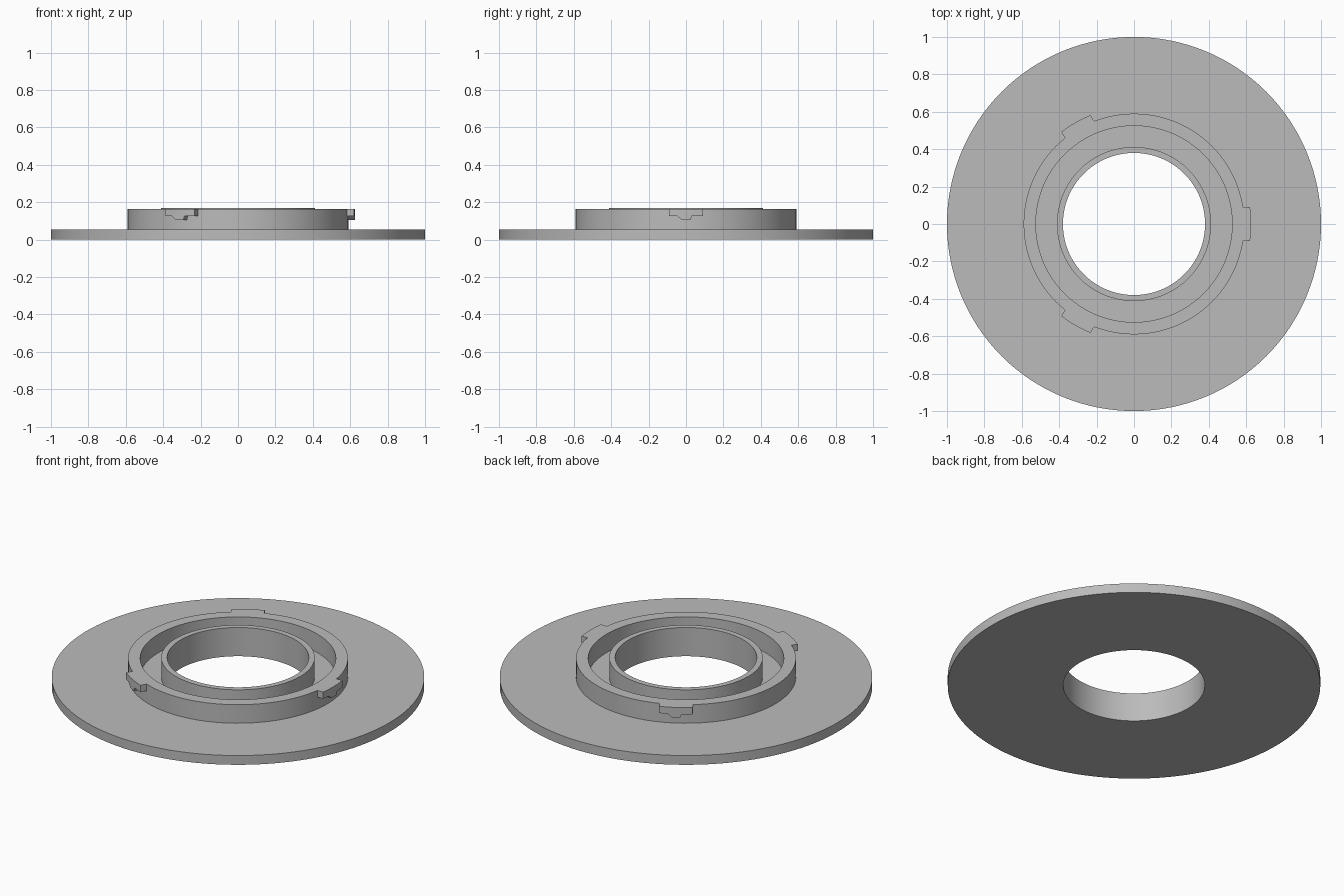
import bpy, bmesh, math
from mathutils import Matrix

if "Cube" in bpy.data.objects:
    bpy.data.objects.remove(bpy.data.objects["Cube"])

grey = bpy.data.materials.new("plain grey")
grey.diffuse_color = (0.5, 0.5, 0.5, 1)
grey.use_nodes = True
grey.node_tree.nodes["Principled BSDF"].inputs["Base Color"].default_value = grey.diffuse_color
SEG = 128


def finish(name, bm):
    bmesh.ops.recalc_face_normals(bm, faces=bm.faces)
    me = bpy.data.meshes.new(name)
    bm.to_mesh(me)
    bm.free()
    me.materials.append(grey)
    ob = bpy.data.objects.new(name, me)
    bpy.context.collection.objects.link(ob)
    bpy.ops.object.select_all(action='DESELECT')
    ob.select_set(True)
    bpy.context.view_layer.objects.active = ob
    bpy.ops.object.shade_smooth_by_angle(angle=math.radians(30))
    return ob


def lathe(name, profile):
    # spin a closed (radius, height) profile round the z axis
    bm = bmesh.new()
    rings = [[bm.verts.new((r * math.cos(a), r * math.sin(a), z)) for r, z in profile]
             for a in (2 * math.pi * i / SEG for i in range(SEG))]
    n = len(profile)
    for i in range(SEG):
        a, b = rings[i], rings[(i + 1) % SEG]
        for j in range(n):
            k = (j + 1) % n
            bm.faces.new((a[j], b[j], b[k], a[k]))
    return finish(name, bm)


# flange with the inner collar and outer ring in one profile
lathe("flanged_collar", [
    (0.38, 0), (1.0, 0), (1.0, 0.055), (0.59, 0.055), (0.59, 0.165),
    (0.525, 0.165), (0.525, 0.055), (0.412, 0.055), (0.412, 0.17), (0.38, 0.17)])


# bayonet lugs: lower outline of (y, z), extruded outward to a curved face
LOWER = [(-0.09, 0.125), (-0.045, 0.125), (-0.022, 0.105), (0.025, 0.105),
         (0.03, 0.125), (0.06, 0.125), (0.09, 0.125)]
TOP = 0.165


def lug(name, angle):
    bm = bmesh.new()
    cols = []
    for y, z in LOWER:
        xi, xo = 0.565, math.sqrt(0.627 ** 2 - y * y)
        cols.append([bm.verts.new(p) for p in
                     ((xi, y, z), (xo, y, z), (xo, y, TOP), (xi, y, TOP))])
    for a, b in zip(cols, cols[1:]):
        for j in range(4):
            k = (j + 1) % 4
            bm.faces.new((a[j], b[j], b[k], a[k]))
    bm.faces.new(cols[0])
    bm.faces.new(cols[-1])
    bm.transform(Matrix.Rotation(angle, 4, 'Z'))
    finish(name, bm)


for i in range(3):
    lug("lug_%d" % (i + 1), i * 2 * math.pi / 3)
